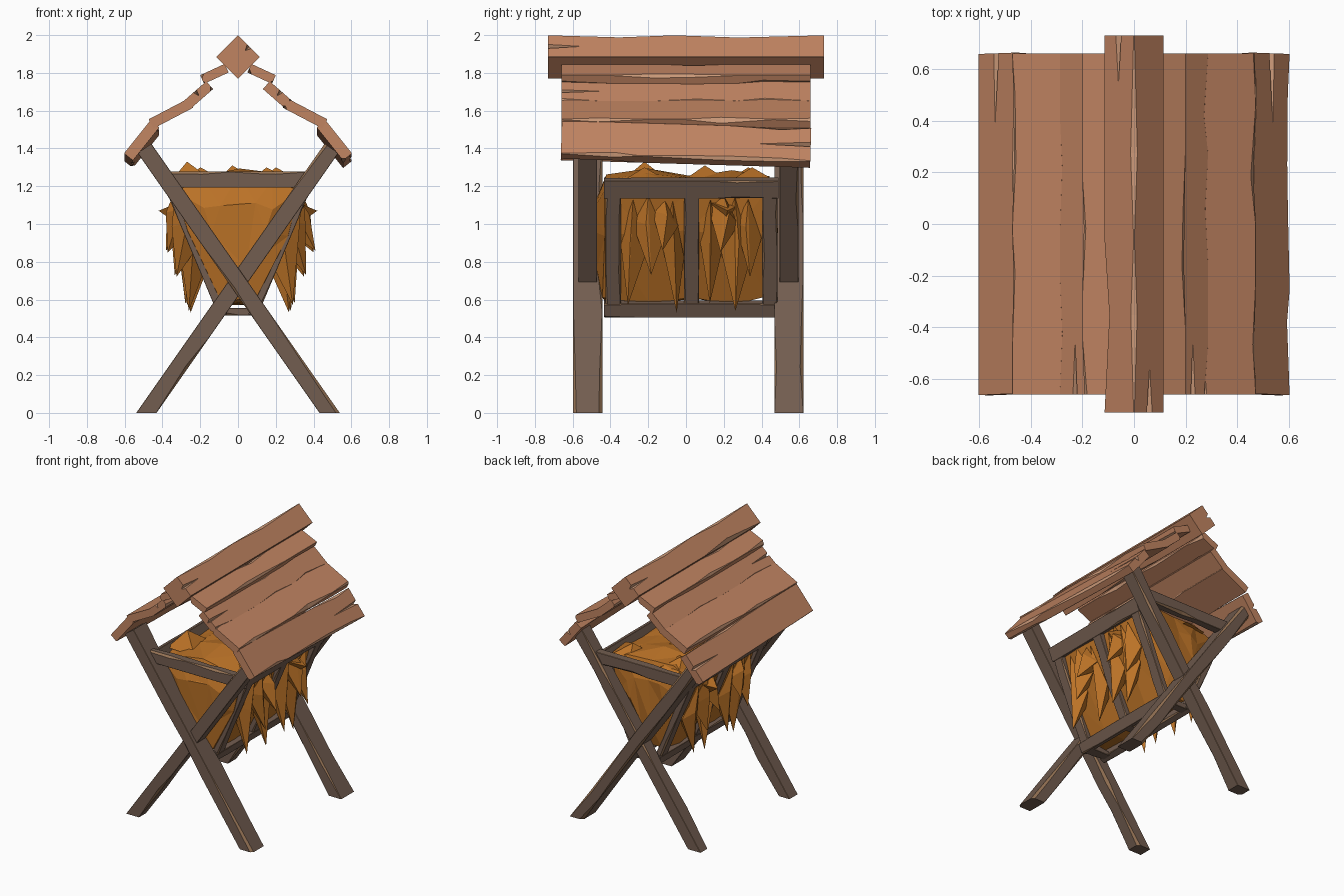
import bpy, bmesh, random
from mathutils import Vector as V

if "Cube" in bpy.data.objects:
    bpy.data.objects.remove(bpy.data.objects["Cube"])

random.seed(7)


def material(name, rgb):
    m = bpy.data.materials.new(name)
    m.diffuse_color = (*rgb, 1)
    m.use_nodes = True
    m.node_tree.nodes["Principled BSDF"].inputs["Base Color"].default_value = m.diffuse_color
    return m


DARK = material("dark_wood", (0.17, 0.11, 0.08))
DARK_CHIP = material("dark_wood_chip", (0.30, 0.17, 0.09))
ROOF = material("roof_wood", (0.53, 0.23, 0.12))
ROOF_CHIP = material("roof_wood_chip", (0.60, 0.32, 0.19))
HAY = material("hay", (0.50, 0.17, 0.02))


def finish(name, bm, mats):
    bmesh.ops.recalc_face_normals(bm, faces=bm.faces)
    me = bpy.data.meshes.new(name)
    bm.to_mesh(me)
    bm.free()
    for m in mats:
        me.materials.append(m)
    ob = bpy.data.objects.new(name, me)
    bpy.context.collection.objects.link(ob)
    return ob


def beam(name, a, b, w, h, up, mats=(DARK, DARK_CHIP), n=5, chip=0.02, on_floor=False):
    """Hewn beam from a to b: rectangular section with irregular corner chips."""
    a, b = V(a), V(b)
    d = (b - a).normalized()
    s = d.cross(V(up)).normalized()
    u = s.cross(d)
    corners = [V((x * w / 2, y * h / 2)) for x, y in ((1, 1), (-1, 1), (-1, -1), (1, -1))]
    bm = bmesh.new()
    rings = []
    for k in range(n + 1):
        t = k / n
        if 0 < k < n:
            t += random.uniform(-0.3, 0.3) / n
        ring = []
        for i, c in enumerate(corners):
            r = random.uniform(0.5, 1) * chip if random.random() < 0.25 else 0.002
            for other in (corners[i - 1], corners[(i + 1) % 4]):
                q = c + (other - c).normalized() * r
                p = a.lerp(b, t) + s * q.x + u * q.y
                if on_floor and k == 0:
                    p -= d * (p.z / d.z)
                ring.append(bm.verts.new(p))
        rings.append(ring)
    for r0, r1 in zip(rings, rings[1:]):
        for j in range(8):
            f = bm.faces.new((r0[j], r0[(j + 1) % 8], r1[(j + 1) % 8], r1[j]))
            f.material_index = 1 if j % 2 == 0 else 0
    bm.faces.new(rings[0])
    bm.faces.new(rings[-1])
    return finish(name, bm, mats)


def crack(ob, p, normal, tip_y, width=0.03, depth=0.035):
    """Cut a tapering split into the end of a plank."""
    p, n = V(p), V(normal).normalized()
    s = V((0, 1, 0)).cross(n)
    bm = bmesh.new()
    pts = [p + s * width + n * 0.03, p - s * width + n * 0.03, p - n * depth,
           V((p.x, tip_y, p.z)) + n * 0.03]
    vs = [bm.verts.new(q) for q in pts]
    for f in ((0, 1, 2), (0, 1, 3), (1, 2, 3), (2, 0, 3)):
        bm.faces.new([vs[i] for i in f])
    cutter = finish("split_cutter", bm, [ROOF_CHIP])
    cutter.hide_render = True
    mod = ob.modifiers.new("split", 'BOOLEAN')
    mod.operation = 'DIFFERENCE'
    mod.object = cutter
    mod.solver = 'EXACT'
    dg = bpy.context.evaluated_depsgraph_get()
    me = bpy.data.meshes.new_from_object(ob.evaluated_get(dg))
    ob.modifiers.clear()
    ob.data = me
    bpy.data.objects.remove(cutter)


# Crossed legs at both ends, one thick and one thin
for end, y in (("front", -0.52), ("back", 0.545)):
    for side, kind, depth in ((1, "thick", 0.155), (-1, "thin", 0.10)):
        beam(f"{end}_{kind}_leg", (side * 0.485, y, 0), (-side * 0.495, y, 1.40),
             0.088, depth, (0, 1, 0), n=6, chip=0.022, on_floor=True)
    # Upper crossbar between the legs
    beam(f"{end}_crossbar", (-0.37, y, 1.235), (0.37, y, 1.235), 0.06, 0.085, (0, 0, 1))


# Sloping rack panels
def on_panel(side, y, z):
    return (side * (0.085 + (z - 0.53) * 0.42), y, z)


for side, tag in ((1, "right"), (-1, "left")):
    normal = (side * 0.92, 0, -0.39)
    for part, z, w in (("top", 1.19, 0.10), ("bottom", 0.55, 0.08)):
        beam(f"{tag}_{part}_rail", on_panel(side, -0.435, z), on_panel(side, 0.49, z),
             w, 0.05, normal, chip=0.012)
    for i, y in enumerate((-0.385, 0.03, 0.445)):
        beam(f"{tag}_rack_bar_{i + 1}", on_panel(side, y, 0.56), on_panel(side, y, 1.18),
             0.08, 0.046, normal, n=4, chip=0.012)
for i, y in enumerate((-0.385, 0.03, 0.445)):
    beam(f"bottom_slat_{i + 1}", (-0.09, y, 0.535), (0.09, y, 0.535), 0.08, 0.04, (0, 0, 1), n=2)

# Ridge beam set on its edge
WOOD = (ROOF, ROOF_CHIP)
ridge = beam("ridge_beam", (0, -0.73, 1.885), (0, 0.73, 1.885), 0.163, 0.163, (1, 0, 1),
             WOOD, n=4, chip=0.03)
crack(ridge, (0.06, -0.75, 1.94), (1, 0, 1), -0.38)
crack(ridge, (-0.06, 0.75, 1.94), (-1, 0, 1), 0.36)

# Roof planks: inner edge, outer edge, thickness
planks = [((0.44, 1.51), (0.58, 1.335), 0.06),
          ((0.25, 1.64), (0.46, 1.53), 0.055),
          ((0.15, 1.735), (0.27, 1.63), 0.055),
          ((0.06, 1.825), (0.19, 1.765), 0.05)]
for side, tag in ((1, "right"), (-1, "left")):
    for i, (p, q, th) in enumerate(planks):
        p, q = V(p), V(q)
        c = (p + q) / 2
        n = V((side * (p.y - q.y), 0, q.x - p.x)).normalized()
        drop = 0.02 if i == 0 else 0
        ob = beam(f"{tag}_roof_plank_{i + 1}", (side * c.x, -0.66, c.y + drop),
                  (side * c.x, 0.66, c.y - drop), (q - p).length, th, n, WOOD, n=6, chip=0.024)
        top = V((side * c.x, 0, c.y)) + n * th / 2
        if i == 0:
            crack(ob, top + V((0, 0.68, -drop)), n, 0.2)
        elif i == 2:
            crack(ob, top + V((0, -0.68, 0)), n, -0.25, 0.022)

# Hay core: V-shaped bundle lofted along y
profile = [(-0.35, 1.2), (-0.2, 1.26), (0, 1.28), (0.2, 1.26), (0.35, 1.2),
           (0.28, 0.95), (0.1, 0.585), (-0.1, 0.585), (-0.28, 0.95)]
bm = bmesh.new()
rings = []
for y, k in ((-0.475, 0.5), (-0.43, 0.95), (-0.2, 1), (0.03, 0.95), (0.24, 1), (0.43, 0.95), (0.475, 0.5)):
    rings.append([bm.verts.new((x * k + random.uniform(-0.01, 0.01), y + random.uniform(-0.015, 0.015),
                                0.95 + (z - 0.95) * k + random.uniform(-0.015, 0.015)))
                  for x, z in profile])
for r0, r1 in zip(rings, rings[1:]):
    for j in range(9):
        k = (j + 1) % 9
        bm.faces.new((r0[j], r0[k], r1[k], r1[j]))
bm.faces.new(rings[0])
bm.faces.new(rings[-1])
bmesh.ops.triangulate(bm, faces=bm.faces)
finish("hay_bundle", bm, [HAY])


def hay_tufts(name, tufts):
    """Each tuft is the faceted hull of a few points."""
    bm = bmesh.new()
    for pts in tufts:
        vs = [bm.verts.new(p) for p in pts]
        res = bmesh.ops.convex_hull(bm, input=vs)
        junk = [v for v in res["geom_interior"] if isinstance(v, bmesh.types.BMVert)]
        bmesh.ops.delete(bm, geom=junk, context='VERTS')
    finish(name, bm, [HAY])


# Tufts hanging through the rack openings: y, top z, tip z, tip x, half width
hang = [(-0.28, 1.13, 0.57, 0.29, 0.07), (-0.20, 1.15, 0.73, 0.36, 0.09),
        (-0.07, 1.12, 0.53, 0.27, 0.06), (-0.11, 1.12, 0.86, 0.41, 0.07),
        (0.13, 1.13, 0.58, 0.30, 0.06), (0.26, 1.14, 0.54, 0.28, 0.09),
        (0.33, 1.13, 0.72, 0.35, 0.07), (0.20, 1.15, 0.85, 0.40, 0.08)]
for side, tag in ((1, "right"), (-1, "left")):
    tufts = []
    for y, zt, zb, xt, w in hang:
        y = y if side > 0 else 0.04 - y
        xt = xt if side > 0 else xt * 0.93
        zm = zt * 0.5 + zb * 0.5
        xm = on_panel(1, 0, zm)[0]
        tufts.append([(side * x, yy, z) for x, yy, z in (
            (on_panel(1, 0, zt)[0] + 0.0, y, zt), (xm + 0.02, y - w, zm + 0.08),
            (xm + 0.02, y + w, zm), (xm + 0.10, y + w * random.uniform(-0.4, 0.4), zm + 0.06),
            (xm - 0.07, y, zm), (xt, y + random.uniform(-0.03, 0.03), zb))])
    # Short pointed wisp near the top
    tufts.append([(side * x, y, z) for x, y, z in (
        (0.30, 0.12, 1.12), (0.30, 0.28, 1.1), (0.29, 0.2, 0.98), (0.42, 0.22, 1.07))])
    hay_tufts(f"{tag}_hay_tufts", tufts)

# Ridges of hay on top
top = []
for x, y, z in ((-0.27, -0.22, 1.33), (-0.03, 0.1, 1.31), (0.2, 0.35, 1.30), (0.15, -0.22, 1.30), (-0.2, 0.33, 1.30)):
    top.append([(x - 0.1, y - 0.1, 1.21), (x + 0.15, y - 0.13, 1.22), (x + 0.12, y + 0.14, 1.22),
                (x - 0.05, y + 0.12, 1.21), (x, y, z)])
hay_tufts("top_hay_tufts", top)
